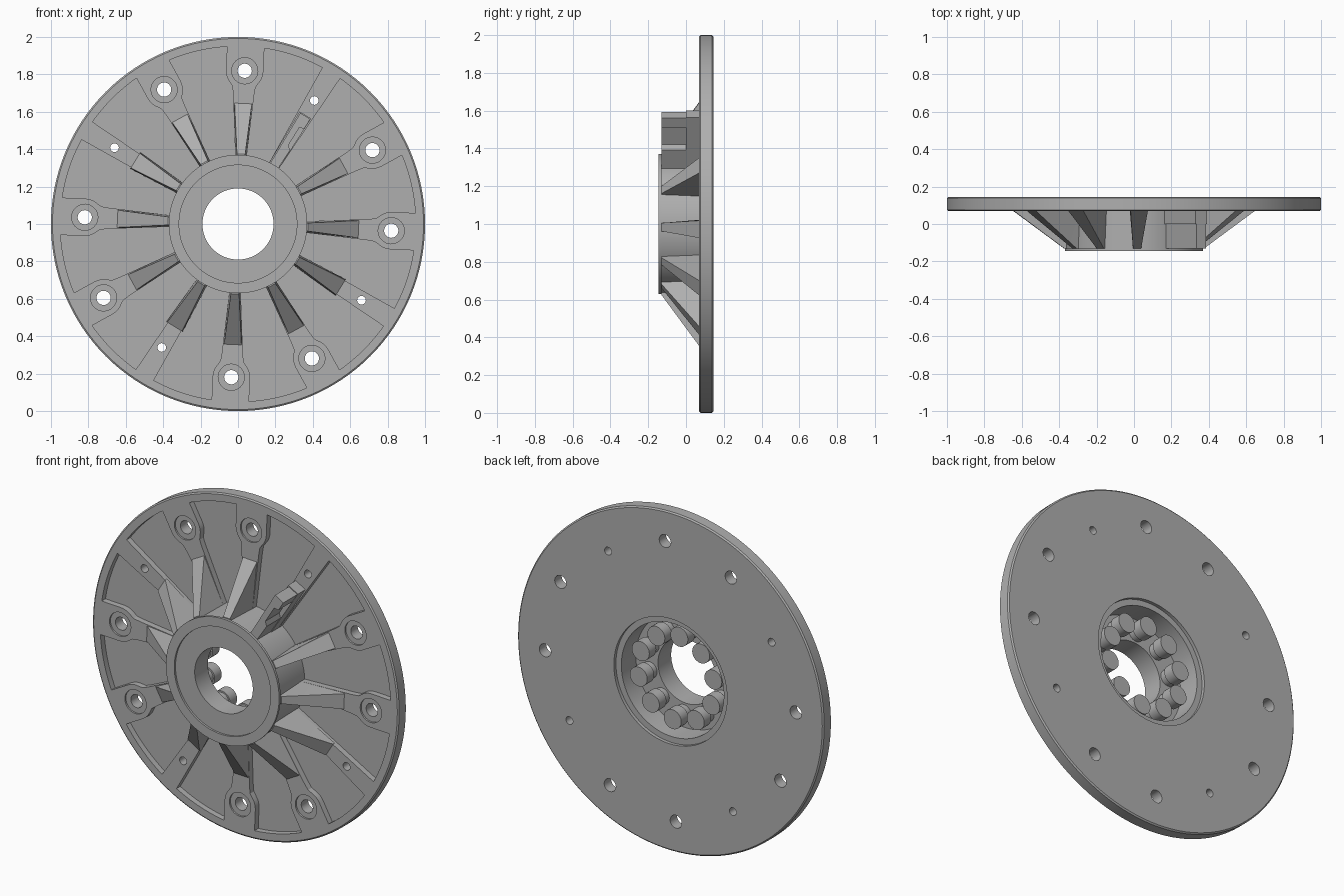
import bpy, bmesh
from math import sin, cos, pi, radians

if "Cube" in bpy.data.objects:
    bpy.data.objects.remove(bpy.data.objects["Cube"], do_unlink=True)

grey = bpy.data.materials.new("cast_grey")
grey.use_nodes = True
GREY = (0.43, 0.43, 0.43, 1)
grey.diffuse_color = GREY
grey.node_tree.nodes["Principled BSDF"].inputs["Base Color"].default_value = GREY


def place(u, v, y, deg):
    """Radial distance u, sideways offset v, depth y, at an angle on the wheel."""
    a = radians(deg)
    return (u * cos(a) - v * sin(a), y, 1 + u * sin(a) + v * cos(a))


def lathe(bm, profile, u=0, deg=0, seg=96):
    """Turn a closed (radius, depth) profile about an axis along y."""
    rings = []
    for i in range(seg):
        t = 2 * pi * i / seg
        rings.append([bm.verts.new(place(u + r * cos(t), r * sin(t), y, deg))
                      for r, y in profile])
    n = len(profile)
    for i in range(seg):
        a, b = rings[i], rings[(i + 1) % seg]
        for j in range(n):
            k = (j + 1) % n
            bm.faces.new((a[j], a[k], b[k], b[j]))


def loft(bm, front, back):
    """Solid between two matching outlines."""
    f = [bm.verts.new(p) for p in front]
    b = [bm.verts.new(p) for p in back]
    bm.faces.new(f)
    bm.faces.new(b[::-1])
    for i in range(len(f)):
        j = (i + 1) % len(f)
        bm.faces.new((f[i], b[i], b[j], f[j]))


def finish(bm, name):
    bmesh.ops.remove_doubles(bm, verts=bm.verts, dist=1e-5)
    bmesh.ops.recalc_face_normals(bm, faces=bm.faces)
    me = bpy.data.meshes.new(name)
    bm.to_mesh(me)
    bm.free()
    ob = bpy.data.objects.new(name, me)
    bpy.context.collection.objects.link(ob)
    me.materials.append(grey)
    return ob


def activate(ob):
    bpy.ops.object.select_all(action='DESELECT')
    ob.select_set(True)
    bpy.context.view_layer.objects.active = ob


def cut(ob, cutter):
    activate(ob)
    m = ob.modifiers.new("cut", 'BOOLEAN')
    m.operation, m.object, m.solver = 'DIFFERENCE', cutter, 'EXACT'
    bpy.ops.object.modifier_apply(modifier=m.name)


quarters = [90 * k for k in range(4)]
BOSS = [q + d for q in quarters for d in (-2.5, 28.8)]
PLAIN = [q + 58.3 for q in quarters]
FACE, FLOOR, TOP = 0.07, 0.105, -0.13   # flange face, pocket floor, rib crest

# Flange, pocket floor, hub and rear recess as one turned body
bm = bmesh.new()
lathe(bm, [(.19, -.133), (.315, -.133), (.315, -.145), (.37, -.145), (.37, TOP),
           (.363, TOP), (.363, FLOOR), (.95, FLOOR), (.95, FACE), (.992, FACE),
           (1, .076), (1, .138), (.992, .145), (.37, .145), (.37, .125),
           (.335, .125), (.335, -.01), (.19, -.01)], seg=128)
flange = finish(bm, "flange_and_hub")

# Raised pads between the pockets, widened round the bolt holes
bm = bmesh.new()
for deg in BOSS + PLAIN:
    if deg in BOSS:
        half = [(.35, .03), (.69, .056), (.735, .062)]
        half += [(.82 - .1 * cos(t), .1 * sin(t))
                 for t in [radians(50 + 10 * i) for i in range(5)]]
        half += [(.952, .1)]
    else:
        half = [(.35, .03), (.954, .056)]
    tip = (.958, 0)
    outline = half + [tip] + [(u, -v) for u, v in reversed(half)]
    loft(bm, [place(u, v, FACE, deg) for u, v in outline],
         [place(u, v, .12, deg) for u, v in outline])
pads = finish(bm, "rib_pads")

# Drilled holes: counterbored bolt holes and small dowel holes
bm = bmesh.new()
for deg in BOSS:
    lathe(bm, [(0, 0), (.07, 0), (.07, .08), (.038, .08), (.038, .2), (0, .2)],
          .82, deg, 32)
for deg in PLAIN:
    lathe(bm, [(0, 0), (.023, 0), (.023, .2), (0, .2)], .776, deg, 24)
holes = finish(bm, "hole_cutter")
holes.hide_render = True
for ob in (flange, pads):
    cut(ob, holes)
bpy.data.objects.remove(holes, do_unlink=True)

# Sloping ribs from the hub to the flange
bm = bmesh.new()
for deg in BOSS + PLAIN[1:]:
    top = [(.35, .021, TOP), (.375, .022, TOP), (.645, .046, FACE)]
    base = [(.35, .03, .08), (.375, .032, .08), (.645, .051, .08)]
    ring = lambda row: [place(u, v, y, deg) for u, v, y in row] + \
                       [place(u, -v, y, deg) for u, v, y in reversed(row)]
    f = [bm.verts.new(p) for p in ring(top)]
    b = [bm.verts.new(p) for p in ring(base)]
    bm.faces.new((f[0], f[1], f[4], f[5]))
    bm.faces.new((f[1], f[2], f[3], f[4]))
    bm.faces.new(b[::-1])
    for i in range(6):
        j = (i + 1) % 6
        bm.faces.new((f[i], b[i], b[j], f[j]))
ribs = finish(bm, "sloping_ribs")

# One full-height rib with a notched side
deg = PLAIN[0]
bm = bmesh.new()
upper = [(.35, .024), (.68, .028), (.68, -.034), (.62, -.034), (.61, -.008),
         (.50, -.008), (.48, -.03), (.35, -.026)]
loft(bm, [place(u, v, TOP, deg) for u, v in upper],
     [place(u, v, 0, deg) for u, v in upper])
lower = [(.35, .03), (.685, .036), (.685, -.036), (.35, -.03)]
loft(bm, [place(u, v, 0, deg) for u, v in lower],
     [place(u, v, .08, deg) for u, v in lower])
tall_rib = finish(bm, "tall_rib")

# Ring of studs standing in the rear recess
bm = bmesh.new()
for k in range(10):
    lathe(bm, [(0, -.02), (.048, -.02), (.048, .03), (.057, .03),
               (.057, .095), (0, .095)], .25, 23 + 36 * k, 32)
studs = finish(bm, "recess_studs")

for ob in (flange, pads, ribs, tall_rib, studs):
    activate(ob)
    bpy.ops.object.shade_smooth_by_angle(angle=radians(25))
